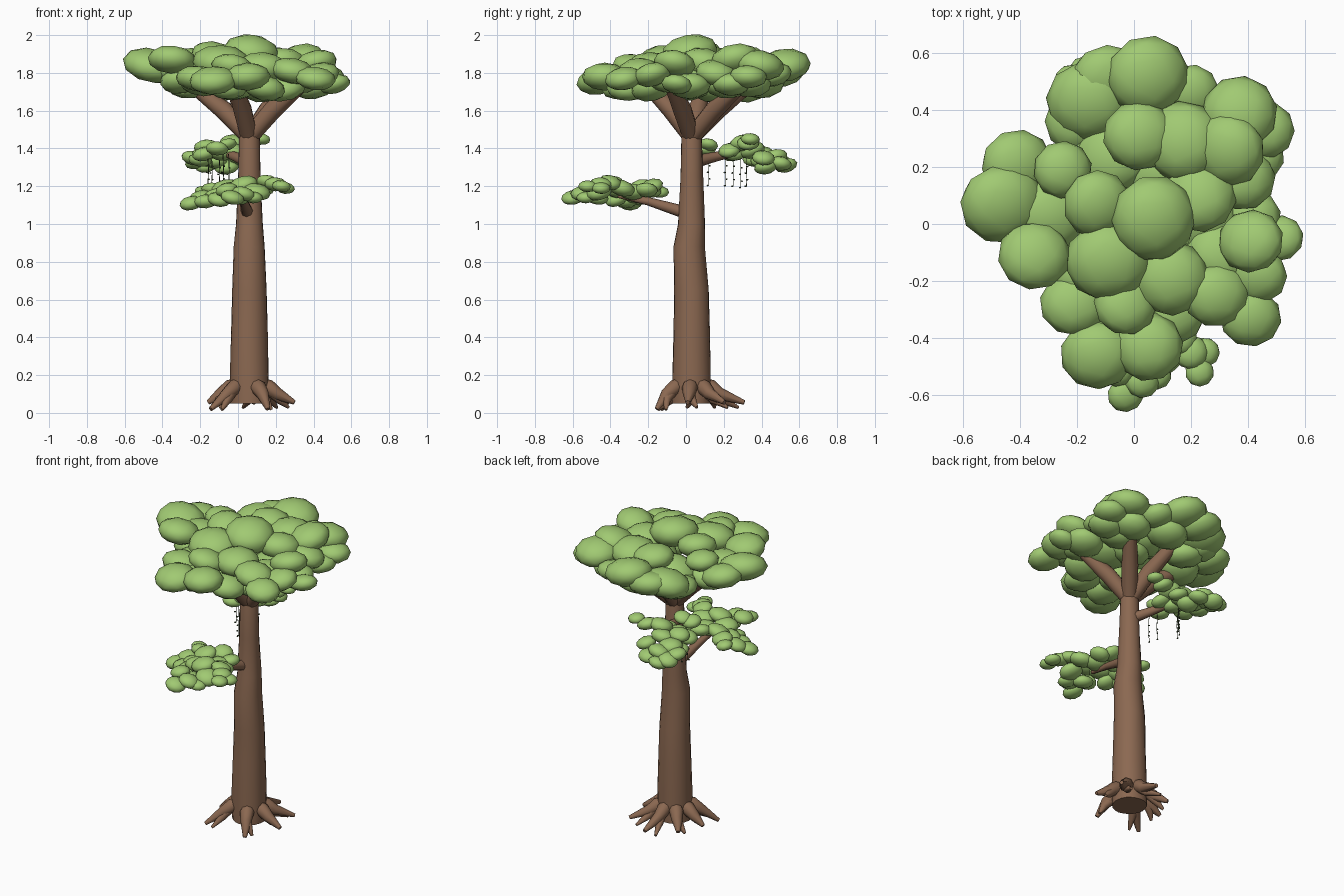
import bpy
import bmesh
import math
import random
from mathutils import Vector, Matrix, Euler

random.seed(4)
if "Cube" in bpy.data.objects:
    bpy.data.objects.remove(bpy.data.objects["Cube"], do_unlink=True)


def make_material(name, colour):
    mat = bpy.data.materials.new(name)
    mat.use_nodes = True
    mat.diffuse_color = colour
    mat.node_tree.nodes["Principled BSDF"].inputs["Base Color"].default_value = colour
    return mat


bark = make_material("bark brown", (0.26, 0.14, 0.083, 1))
leaf = make_material("leaf green", (0.355, 0.59, 0.17, 1))
vine = make_material("vine dark green", (0.06, 0.09, 0.04, 1))


def finish(bm, name, material, angle):
    bmesh.ops.recalc_face_normals(bm, faces=bm.faces)
    mesh = bpy.data.meshes.new(name)
    bm.to_mesh(mesh)
    bm.free()
    mesh.materials.append(material)
    obj = bpy.data.objects.new(name, mesh)
    bpy.context.collection.objects.link(obj)
    bpy.ops.object.select_all(action="DESELECT")
    obj.select_set(True)
    bpy.context.view_layer.objects.active = obj
    bpy.ops.object.shade_smooth_by_angle(angle=math.radians(angle))


def add_tube(bm, path, radii, sides, level=False, wobble=0.0):
    """Loft rings along a path; level keeps every ring horizontal."""
    points = [Vector(p) for p in path]
    rings = []
    for i, (point, radius) in enumerate(zip(points, radii)):
        along = points[min(i + 1, len(points) - 1)] - points[max(i - 1, 0)]
        turn = Matrix() if level else along.to_track_quat("Z", "Y").to_matrix().to_4x4()
        ring = []
        for k in range(sides):
            a = math.tau * k / sides
            r = radius * (1 + random.uniform(-wobble, wobble))
            ring.append(bm.verts.new(point + turn @ Vector((r * math.cos(a), r * math.sin(a), 0))))
        rings.append(ring)
    for low, high in zip(rings, rings[1:]):
        for k in range(sides):
            n = (k + 1) % sides
            bm.faces.new((low[k], low[n], high[n], high[k]))
    bm.faces.new(rings[0][::-1])
    bm.faces.new(rings[-1])


def add_blob(bm, centre, size, tilt):
    """One flattened leaf clump."""
    turn = Euler((random.uniform(-tilt, tilt), random.uniform(-tilt, tilt), 0)).to_matrix().to_4x4()
    spin = Matrix.Rotation(random.uniform(0, math.tau), 4, "Z")
    scale = Matrix.Diagonal((*size, 1))
    bmesh.ops.create_icosphere(bm, subdivisions=2, radius=1,
                               matrix=Matrix.Translation(centre) @ turn @ scale @ spin)


def foliage(name, layers, flatness, tilt):
    """Each layer lists clumps as x, y, z, radius in hundredths."""
    bm = bmesh.new()
    for layer in layers:
        for clump in layer:
            x, y, z, r = (v / 100 for v in clump)
            wide = r * random.uniform(1.0, 1.12)
            add_blob(bm, (x, y, z), (wide, r * 1.02, r * flatness), tilt)
    finish(bm, name, leaf, 60)


# Trunk
base = Vector((0.06, 0.03, 0))
bm = bmesh.new()
profile = [(0.05, 0.102), (0.2, 0.103), (0.45, 0.097), (0.65, 0.092), (0.88, 0.083),
           (1.0, 0.072), (1.25, 0.06), (1.48, 0.054), (1.52, 0.045)]
path = [base + Vector((0, -0.015 if z == 0.88 else 0, z)) for z, r in profile]
add_tube(bm, path, [r for z, r in profile], 20, level=True, wobble=0.025)
finish(bm, "trunk", bark, 50)

# Roots as heading and reach, each with a low side fork
bm = bmesh.new()
roots = [(-62, 0.21), (-5, 0.24), (40, 0.27), (85, 0.28), (130, 0.23), (175, 0.22), (218, 0.26)]
for i, (heading, reach) in enumerate(roots):
    a = math.radians(heading)

    def out(dist, z, swing=0.0):
        return base + Vector((dist * math.cos(a + swing), dist * math.sin(a + swing), z))

    tip = 0.02 if i in (0, 6) else 0.055
    add_tube(bm, [out(0.06, 0.155), out(0.1, 0.135), out(0.15, 0.1), out(reach, tip)],
             [0.032, 0.043, 0.034, 0.012], 8)
    add_tube(bm, [out(0.12, 0.11), out(0.16, 0.07, 0.1), out(reach - 0.03, 0.01 + tip / 3, 0.22)],
             [0.03, 0.024, 0.008], 8)
finish(bm, "roots", bark, 50)

# Limbs carrying the crown
bm = bmesh.new()
for x, y in [(-0.25, 0.1), (-0.02, -0.21), (0.34, -0.08), (0.28, 0.3), (-0.03, 0.34)]:
    end = Vector((x, y, 1.74))
    start = base + Vector((0, 0, 1.46))
    mid = start.lerp(end, 0.45) + Vector((0, 0, 0.02))
    add_tube(bm, [start, mid, end], [0.046, 0.05, 0.036], 10)
finish(bm, "crown_limbs", bark, 50)

# Side boughs
bm = bmesh.new()
boughs = [
    [(0.05, 0, 1.06), (0.04, -0.1, 1.09), (0.03, -0.2, 1.12), (0.02, -0.36, 1.15)],
    [(0.05, 0.05, 1.33), (0.0, 0.13, 1.35), (-0.05, 0.22, 1.37), (-0.08, 0.32, 1.37)],
]
for bough in boughs:
    add_tube(bm, bough, [0.034, 0.028, 0.022, 0.012], 8)
finish(bm, "side_boughs", bark, 50)

# Crown: domed top layer over a fuller underside
crown_top = [
    (-9, 51, 180, 12), (5, 52, 184, 14), (-16, 43, 179, 14), (20, 46, 179, 10),
    (37, 39, 184, 13), (46, 33, 178, 10), (33, 26, 187, 13), (2, 31, 187, 12),
    (17, 29, 185, 14), (-41, 21, 182, 12), (-46, 7, 184, 14), (-25, 19, 187, 10),
    (-30, 3, 181, 13), (-35, -11, 187, 12), (-13, 7, 189, 12), (7, 2, 191, 15),
    (-9, -13, 186, 14), (23, 10, 185, 13), (38, 16, 180, 11), (41, -6, 185, 11),
    (51, -5, 174, 8), (13, -19, 183, 13), (-21, -28, 177, 11), (-3, -28, 183, 11),
    (-13, -46, 176, 12), (5, -43, 178, 12), (29, -25, 181, 11), (41, -33, 177, 10),
    (43, -18, 179, 10), (14, -31, 172, 11), (-18, -16, 175, 12), (-8, 24, 178, 13),
]
crown_under = [
    (22, 2, 174, 14), (31, -10, 177, 12), (10, 18, 178, 13), (40, 2, 173, 11),
    (14, 12, 172, 12), (28, 20, 174, 12), (-24, 12, 174, 12), (-14, 30, 172, 12),
    (8, 40, 174, 12), (-4, -18, 173, 12), (24, -18, 172, 11), (-30, -4, 176, 11),
    (30, 34, 174, 11), (-20, 36, 175, 11), (-6, -34, 173, 11), (42, 24, 174, 10),
]
foliage("crown_foliage", [crown_top, crown_under], 0.62, 0.25)

# Lower front foliage
lower_clumps = [
    (-3, -60, 114, 6), (3, -55, 116, 6), (8, -53, 114, 5), (-6, -51, 118, 6),
    (20, -45, 121, 6), (23, -52, 120, 5), (25, -45, 119, 5), (16, -40, 122, 6),
    (12, -34, 119, 7), (3, -40, 121, 7), (-4, -36, 118, 7), (5, -28, 117, 7),
    (-10, -37, 113, 6), (-17, -32, 112, 6), (-25, -29, 111, 6), (-20, -24, 114, 6),
    (-13, -19, 118, 6), (-7, -24, 119, 7), (2, -18, 120, 6), (-18, -14, 117, 5),
    (10, -46, 117, 7), (0, -47, 114, 6), (-12, -29, 115, 6), (9, -21, 118, 6),
]
foliage("lower_foliage", [lower_clumps], 0.62, 0.3)

# Upper back foliage
upper_clumps = [
    (-22, 50, 133, 6), (-17, 53, 131, 6), (-24, 44, 135, 6), (-14, 47, 135, 7),
    (-8, 50, 132, 6), (-17, 40, 137, 7), (-6, 42, 130, 6), (-8, 35, 139, 7),
    (-17, 31, 141, 6), (-3, 30, 143, 7), (5, 33, 143, 6), (12, 34, 145, 5),
    (-10, 25, 138, 7), (-2, 23, 139, 6), (-6, 12, 142, 5), (-11, 10, 140, 6),
    (0, 41, 135, 6), (-18, 24, 137, 6), (-12, 40, 133, 6), (-20, 36, 134, 6),
]
foliage("upper_foliage", [upper_clumps], 0.62, 0.35)

# Hanging vines with tiny leaves
bm = bmesh.new()
for x, y in [(-0.05, 0.08), (-0.08, 0.12), (-0.16, 0.21), (-0.14, 0.25), (-0.1, 0.29), (-0.08, 0.32)]:
    bottom = 1.19 + random.uniform(0, 0.02)
    add_tube(bm, [(x, y, 1.37), (x + 0.004, y, 1.28), (x, y, bottom)], [0.002] * 3, 4)
    for k in range(4):
        side = 0.005 if k % 2 else -0.005
        add_blob(bm, (x + side, y + side, bottom + 0.035 * k), (0.006, 0.006, 0.004), 0.5)
finish(bm, "hanging_vines", vine, 40)
